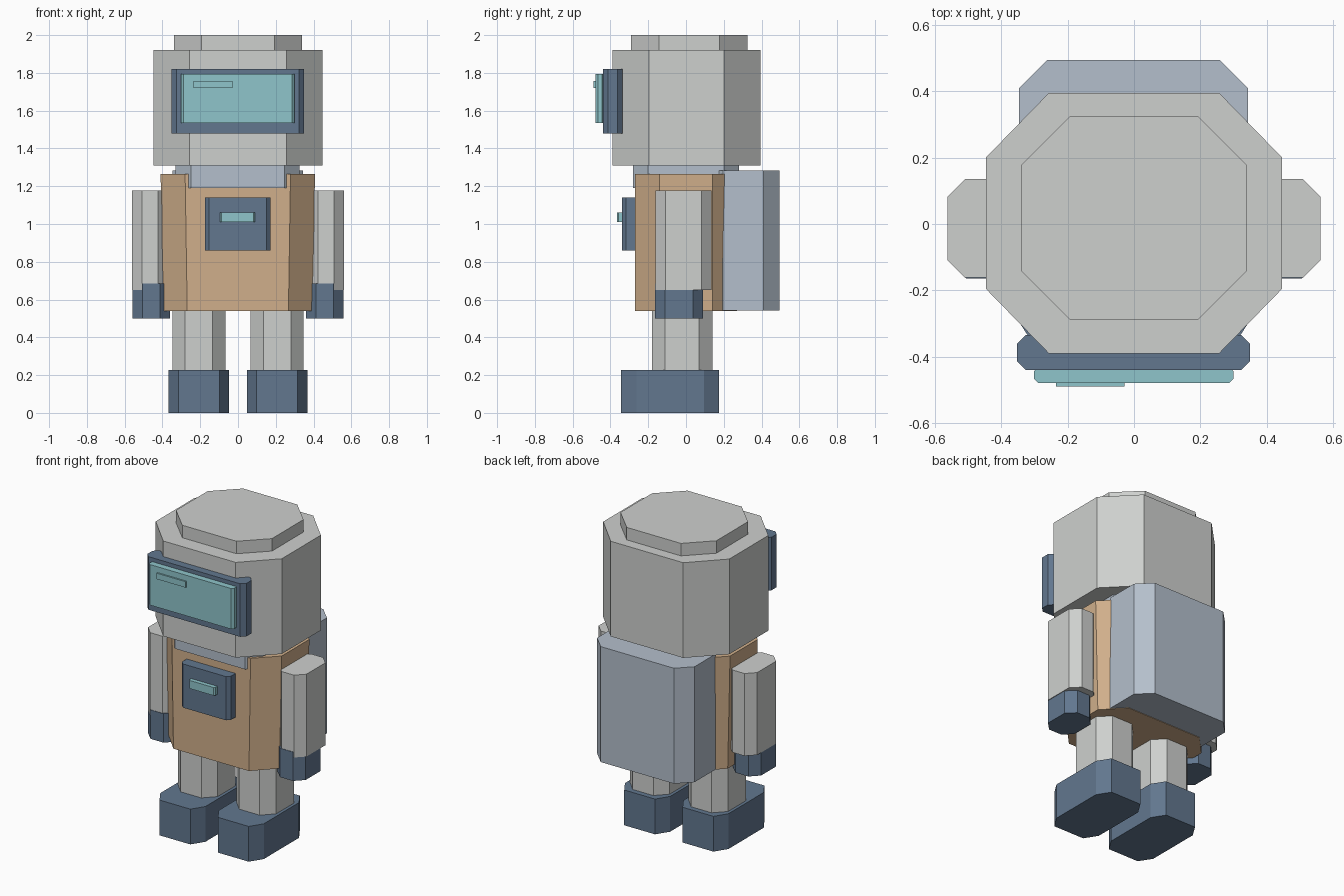
import bpy
import bmesh

cube = bpy.data.objects.get("Cube")
if cube:
    bpy.data.objects.remove(cube, do_unlink=True)


def linear(channel):
    c = channel / 255
    return c / 12.92 if c <= 0.04045 else ((c + 0.055) / 1.055) ** 2.4


def make_material(name, red, green, blue):
    material = bpy.data.materials.new(name)
    colour = (linear(red), linear(green), linear(blue), 1)
    material.diffuse_color = colour
    material.use_nodes = True
    shader = material.node_tree.nodes["Principled BSDF"]
    shader.inputs["Base Color"].default_value = colour
    shader.inputs["Roughness"].default_value = 0.8
    return material


light_grey = make_material("light grey", 206, 208, 206)
tan = make_material("tan", 208, 175, 139)
slate_blue = make_material("slate blue", 98, 119, 143)
pale_blue = make_material("pale blue", 180, 191, 204)
teal = make_material("teal", 143, 197, 203)


def block(name, material, x, y, z, cut=(0, 0), front_cut=None, taper=1.0):
    """Upright prism over a rectangle with cut corners; taper scales the base width."""
    front = cut if front_cut is None else front_cut
    (x0, x1), (y0, y1), (z0, z1) = x, y, z
    (fx, fy), (bx, by) = front, cut
    outline = [(x0 + fx, y0), (x1 - fx, y0), (x1, y0 + fy), (x1, y1 - by),
               (x1 - bx, y1), (x0 + bx, y1), (x0, y1 - by), (x0, y0 + fy)]
    middle = (x0 + x1) / 2
    bm = bmesh.new()
    lower = [bm.verts.new((middle + (px - middle) * taper, py, z0)) for px, py in outline]
    upper = [bm.verts.new((px, py, z1)) for px, py in outline]
    bm.faces.new(lower[::-1])
    bm.faces.new(upper)
    for i in range(len(outline)):
        j = (i + 1) % len(outline)
        bm.faces.new((lower[i], lower[j], upper[j], upper[i]))
    bmesh.ops.remove_doubles(bm, verts=bm.verts, dist=1e-5)
    bmesh.ops.recalc_face_normals(bm, faces=bm.faces)
    mesh = bpy.data.meshes.new(name)
    bm.to_mesh(mesh)
    bm.free()
    mesh.materials.append(material)
    part = bpy.data.objects.new(name, mesh)
    bpy.context.collection.objects.link(part)
    return part


def pair(name, material, inner, outer, *args, **options):
    """The same block on both sides of the body."""
    block("left_" + name, material, (inner, outer), *args, **options)
    block("right_" + name, material, (-outer, -inner), *args, **options)


# Helmet and its lid
block("helmet", light_grey, (-0.447, 0.447), (-0.39, 0.395), (1.31, 1.92), (0.19, 0.195))
block("helmet_lid", light_grey, (-0.34, 0.34), (-0.29, 0.326), (1.9, 2.0), (0.148, 0.148))

# Visor
block("visor_frame", slate_blue, (-0.353, 0.35), (-0.44, -0.335), (1.48, 1.82), (0.027, 0.027))
block("visor_glass", teal, (-0.302, 0.3), (-0.48, -0.43), (1.535, 1.795), (0.014, 0.014))
block("visor_glint", teal, (-0.235, -0.028), (-0.49, -0.475), (1.72, 1.758))

# Collar, torso and backpack
block("collar", pale_blue, (-0.33, 0.325), (-0.281, 0.281), (1.19, 1.32), (0.08, 0.08))
block("torso", tan, (-0.41, 0.408), (-0.27, 0.27), (0.54, 1.265), (0.13, 0.13), taper=0.96)
block("backpack", pale_blue, (-0.347, 0.344), (0.165, 0.495), (0.543, 1.283), (0.086, 0.086),
      front_cut=(0.03, 0.03))

# Chest control panel
block("chest_panel", slate_blue, (-0.175, 0.172), (-0.338, -0.25), (0.86, 1.14), (0.021, 0.021))
block("panel_button", teal, (-0.095, 0.09), (-0.365, -0.33), (1.01, 1.062), (0.008, 0.008))

# Limbs
pair("arm", light_grey, 0.37, 0.562, (-0.162, 0.135), (0.65, 1.178), (0.053, 0.053))
pair("glove", slate_blue, 0.36, 0.558, (-0.165, 0.09), (0.5, 0.685), (0.053, 0.053))
pair("leg", light_grey, 0.067, 0.347, (-0.18, 0.14), (0.2, 0.56), (0.067, 0.07))
pair("boot", slate_blue, 0.047, 0.367, (-0.343, 0.174), (0, 0.226), (0.051, 0.08))
